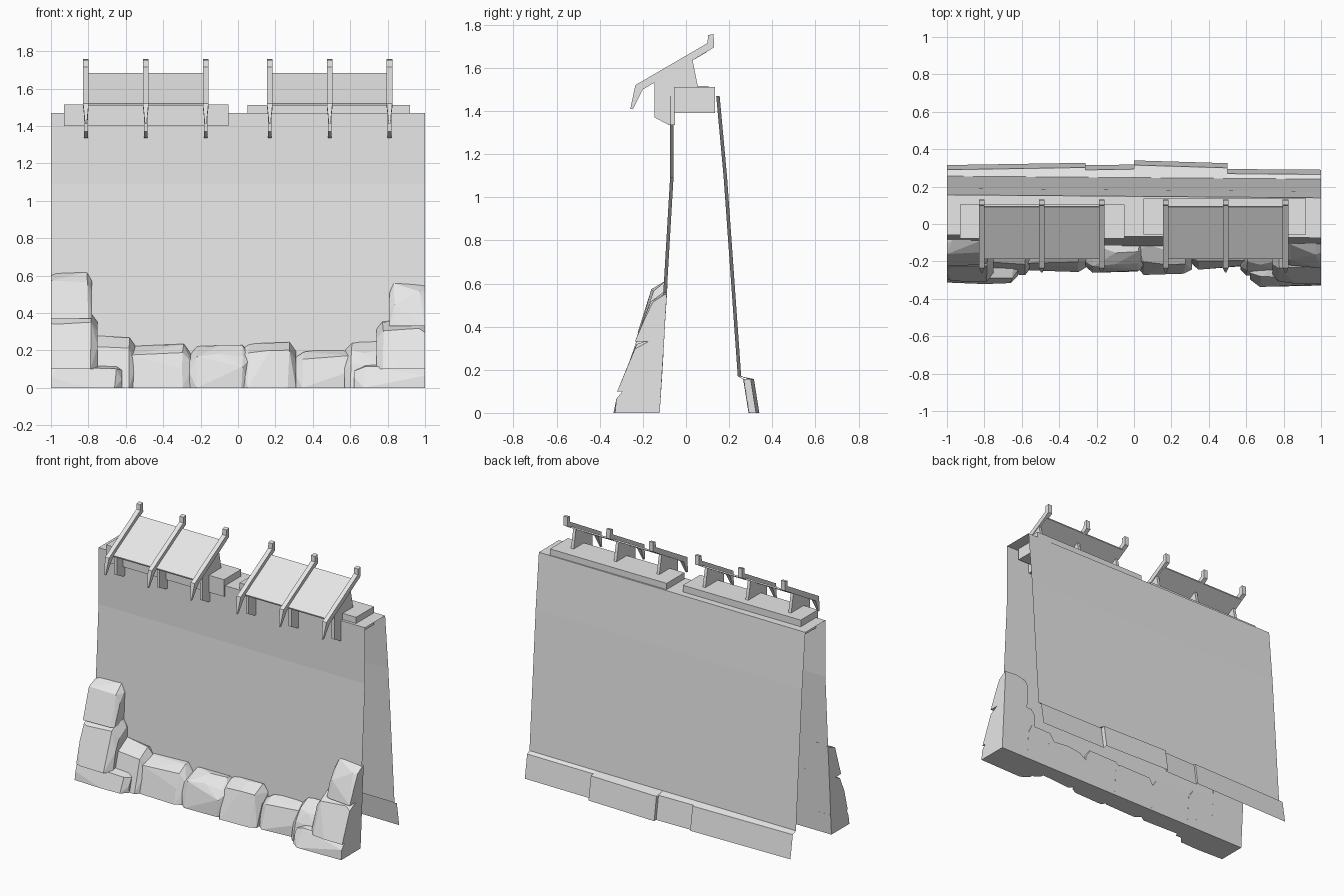
import bpy, bmesh, random
from mathutils import Vector

random.seed(4)
cube = bpy.data.objects.get("Cube")
if cube:
    bpy.data.objects.remove(cube, do_unlink=True)

stone = bpy.data.materials.new("pale grey stone")
stone.use_nodes = True
GREY = (0.8, 0.8, 0.8, 1)
stone.diffuse_color = GREY
stone.node_tree.nodes["Principled BSDF"].inputs["Base Color"].default_value = GREY


def finish(name, bm, closed=True):
    """Turn a bmesh into a flat shaded object."""
    if closed:
        bmesh.ops.recalc_face_normals(bm, faces=bm.faces[:])
    mesh = bpy.data.meshes.new(name)
    bm.to_mesh(mesh)
    bm.free()
    mesh.materials.append(stone)
    obj = bpy.data.objects.new(name, mesh)
    bpy.context.collection.objects.link(obj)
    return obj


def skew(x):
    """The wall runs very slightly askew."""
    return -0.008 * x


def sheet(name, left, right, x0, x1):
    """Open surface between two (y, z) profiles."""
    bm = bmesh.new()
    a = [bm.verts.new((x0, y + skew(x0), z)) for y, z in left]
    b = [bm.verts.new((x1, y + skew(x1), z)) for y, z in right]
    for i in range(len(a) - 1):
        bm.faces.new((a[i], b[i], b[i + 1], a[i + 1]))
    return finish(name, bm, closed=False)


def prism(name, profile, x, width, tip_below=None):
    """Extrude a (y, z) profile along x, optionally thinning its low tip."""
    bm = bmesh.new()
    rings = []
    for side in (-0.5, 0.5):
        ring = []
        for y, z in profile:
            w = width * (0.3 if tip_below and z < tip_below else 1)
            ring.append(bm.verts.new((x + side * w, y, z)))
        bm.faces.new(ring)
        rings.append(ring)
    a, b = rings
    for i in range(len(a)):
        j = (i + 1) % len(a)
        bm.faces.new((a[i], a[j], b[j], b[i]))
    return finish(name, bm)


def box_profile(y0, y1, z0, z1):
    return [(y0, z0), (y1, z0), (y1, z1), (y0, z1)]


# Hollow wall: battered front, flat walkway and sloping back
wall = [(-0.13, 0), (-0.066, 1.09), (-0.066, 1.47), (0.148, 1.47), (0.182, 1.1), (0.248, 0.17)]
sheet("wall_shell", wall, wall, -1, 1)

# Plinth along the back: x range and foot position at both ends
plinths = [(-1, -0.26, 0.307, 0.325), (-0.26, 0, 0.312, 0.318),
           (0, 0.5, 0.34, 0.329), (0.5, 1, 0.298, 0.298)]
for n, (x0, x1, f0, f1) in enumerate(plinths):
    ends = [[(0.248, 0.17), (f - 0.025, 0.157), (f, 0)] for f in (f0, f1)]
    sheet(f"back_plinth_{n}", ends[0], ends[1], x0, x1)
    # Return face where one block steps past the next
    if n:
        previous = plinths[n - 1][3]
        bm = bmesh.new()
        corners = [(previous, 0), (f0, 0), (f0 - 0.025, 0.157), (previous - 0.025, 0.157)]
        face = bm.faces.new([bm.verts.new((x0, y + skew(x0), z)) for y, z in corners])
        finish(f"plinth_step_{n}", bm, closed=False)

# Raised walkway slabs
prism("left_end_slab", box_profile(-0.055, 0.135, 1.39, 1.512), 0.485, 0.87)
prism("right_end_slab", box_profile(-0.078, 0.105, 1.4, 1.515), -0.49, 0.88)

# Sloping shelters: thin roof, curved ribs and brackets
rib = [(-0.258, 1.41), (-0.235, 1.52), (0.1, 1.715), (0.102, 1.752), (0.128, 1.757),
       (0.13, 1.695), (0.03, 1.635), (-0.2, 1.5), (-0.245, 1.41)]
roof = [(-0.185, 1.51), (0.095, 1.672), (0.092, 1.682), (-0.188, 1.52)]
bracket = [(-0.145, 1.37), (-0.08, 1.335), (-0.05, 1.335), (-0.05, 1.5),
           (0.058, 1.5), (0.03, 1.637), (-0.145, 1.535)]
for side, middle in (("right", -0.493), ("left", 0.49)):
    prism(f"{side}_shelter_roof", roof, middle, 0.64)
    for n in (-1, 0, 1):
        x = middle + n * 0.32
        prism(f"{side}_rib_{n + 1}", rib, x, 0.03, tip_below=1.45)
        prism(f"{side}_bracket_{n + 1}", bracket, x, 0.02)


def wall_y(z):
    return -0.13 + 0.059 * z


def boulder(n, x0, x1, z0, z1, foot, brow):
    """Chipped block leaning on the wall, as the hull of a few cross-sections."""
    bm = bmesh.new()
    height, length = z1 - z0, x1 - x0
    for t in (0, 0.13, 0.5, 0.87, 1):
        x = x0 + t * length
        at_joint = t in (0, 1) and abs(x) < 0.99
        shrink = 0.82 if at_joint else 1
        section = [(0, 0), (1, 0), (0.97, 0.5), (0.9, 0.82), (0.35, 1), (0, 1)]
        for depth, h in section:
            z = z0 + height * h * shrink
            back = wall_y(z) + 0.008
            front = foot + (brow - foot) * h
            y = back + (front - back) * depth * shrink
            if depth:
                y += random.uniform(0, 0.022)
            if h:
                z -= random.uniform(0, 0.1) * height
            if 0 < t < 1:
                x += random.uniform(-0.02, 0.02) * length
            bm.verts.new(Vector((max(-1, min(1, x)), y, z)))
    hull = bmesh.ops.convex_hull(bm, input=bm.verts[:])
    loose = {v for v in hull["geom_interior"] + hull["geom_unused"]
             if isinstance(v, bmesh.types.BMVert)}
    bmesh.ops.delete(bm, geom=list(loose), context="VERTS")
    bmesh.ops.dissolve_limit(bm, angle_limit=0.1, verts=bm.verts[:], edges=bm.edges[:])
    finish(f"boulder_{n}", bm)


# Rubble along the front foot, climbing at both ends
rubble = [
    (-1, -0.78, 0.37, 0.62, -0.23, -0.16),
    (-1, -0.75, 0.1, 0.41, -0.31, -0.23),
    (-1, -0.62, 0, 0.14, -0.33, -0.31),
    (-0.8, -0.55, 0, 0.28, -0.28, -0.22),
    (-0.6, -0.25, 0, 0.24, -0.26, -0.22),
    (-0.26, 0.06, 0, 0.23, -0.275, -0.24),
    (0.02, 0.31, 0, 0.25, -0.275, -0.22),
    (0.3, 0.62, 0, 0.21, -0.245, -0.21),
    (0.57, 0.79, 0, 0.25, -0.29, -0.22),
    (0.62, 1, 0, 0.14, -0.34, -0.32),
    (0.74, 1, 0.1, 0.37, -0.32, -0.24),
    (0.81, 1, 0.33, 0.56, -0.24, -0.17),
]
for n, block in enumerate(rubble):
    boulder(n, *block)
